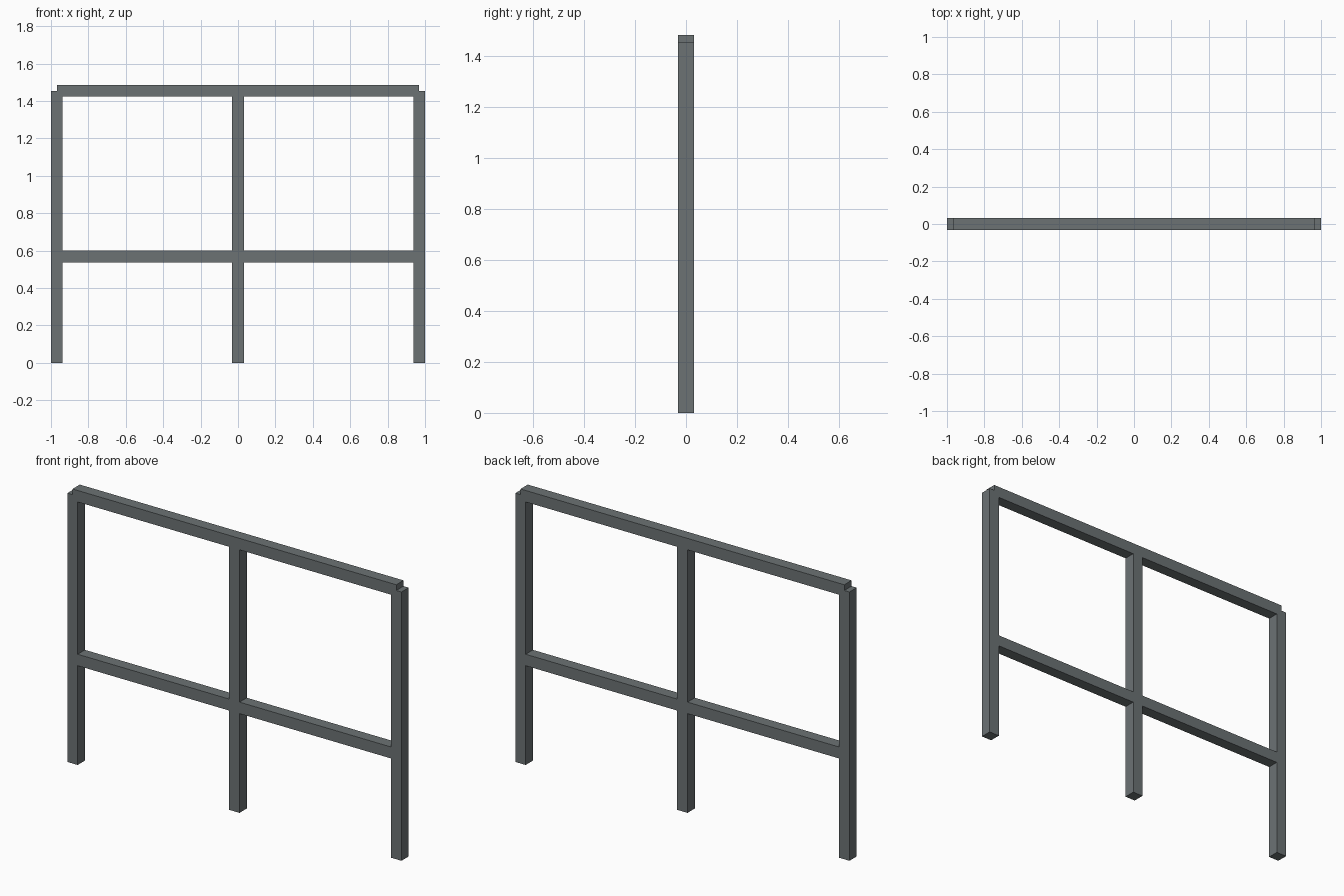
import bpy

default = bpy.data.objects.get("Cube")
if default:
    bpy.data.objects.remove(default, do_unlink=True)

# Painted steel
steel = bpy.data.materials.new("dark grey steel")
steel.use_nodes = True
colour = (0.15, 0.17, 0.175, 1)
steel.diffuse_color = colour
steel.node_tree.nodes["Principled BSDF"].inputs["Base Color"].default_value = colour

TUBE = 0.062          # square tube side
POST_TOP = 1.454
POST_X = 1 - TUBE / 2


def bar(name, centre, size):
    """Square tube as a flat-shaded box."""
    bpy.ops.mesh.primitive_cube_add(size=1, location=centre)
    obj = bpy.context.object
    obj.name = name
    obj.scale = size
    bpy.ops.object.transform_apply(location=False, rotation=False, scale=True)
    obj.data.materials.append(steel)


# Upright posts
for name, x in (("right_post", -POST_X), ("middle_post", 0), ("left_post", POST_X)):
    bar(name, (x, 0, POST_TOP / 2), (TUBE, TUBE, POST_TOP))

# Horizontal rails, running between the centres of the end posts
for name, z in (("top_rail", POST_TOP), ("middle_rail", 0.568)):
    bar(name, (0, 0, z), (2 * POST_X, TUBE, TUBE))
